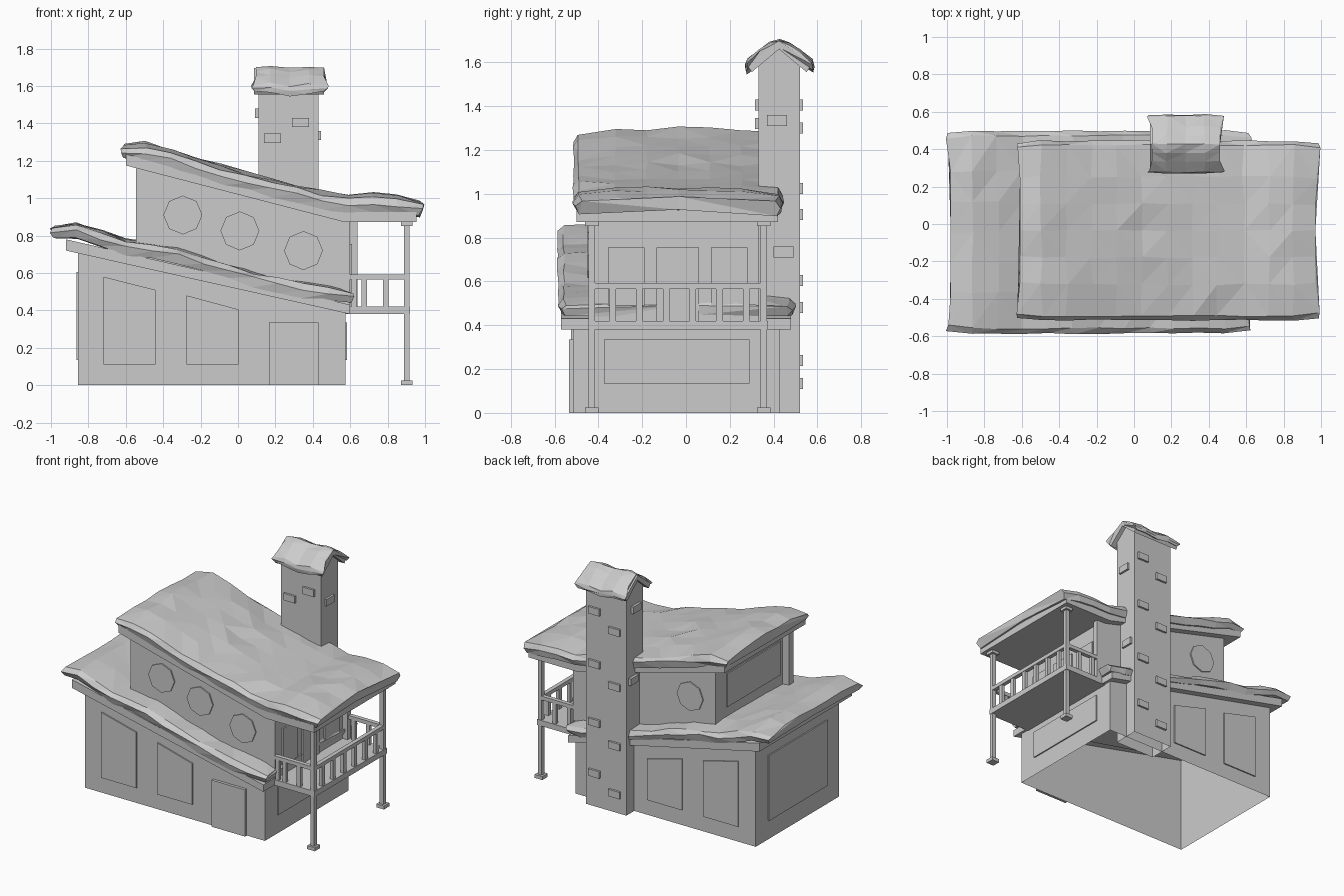
import bpy, bmesh, random
from math import cos, sin, pi
from mathutils import Vector

random.seed(4)
cube = bpy.data.objects.get("Cube")
if cube:
    bpy.data.objects.remove(cube)

grey = bpy.data.materials.new("plain grey")
grey.use_nodes = True
colour = (0.6, 0.6, 0.6, 1)
grey.diffuse_color = colour
grey.node_tree.nodes["Principled BSDF"].inputs["Base Color"].default_value = colour


def finish(name, bm):
    bmesh.ops.recalc_face_normals(bm, faces=bm.faces)
    mesh = bpy.data.meshes.new(name)
    bm.to_mesh(mesh)
    bm.free()
    mesh.materials.append(grey)
    ob = bpy.data.objects.new(name, mesh)
    bpy.context.collection.objects.link(ob)
    return ob


def prism(name, outline, axis, a, b, open_base=False):
    """Extrude an outline along x or y; the outline is (y, z) or (x, z)."""
    bm = bmesh.new()
    place = (lambda p, t: (t, p[0], p[1])) if axis == "x" else (lambda p, t: (p[0], t, p[1]))
    ends = [[bm.verts.new(place(p, t)) for p in outline] for t in (a, b)]
    n = len(outline)
    for ring in ends:
        bm.faces.new(ring)
    for i in range(n):
        j = (i + 1) % n
        bm.faces.new((ends[0][i], ends[0][j], ends[1][j], ends[1][i]))
    bmesh.ops.recalc_face_normals(bm, faces=bm.faces)
    if open_base:
        low = [f for f in bm.faces if max(v.co.z for v in f.verts) < 0.01]
        bmesh.ops.delete(bm, geom=low, context="FACES_ONLY")
    return finish(name, bm)


def box(name, x0, x1, y0, y1, z0, z1):
    return prism(name, [(x0, z0), (x1, z0), (x1, z1), (x0, z1)], "y", y0, y1)


def lerp(points, x):
    for (xa, za), (xb, zb) in zip(points, points[1:]):
        if x <= xb:
            return za + (zb - za) * (x - xa) / (xb - xa)
    return points[-1][1]


def snow(name, top, thick, y0, y1, steps, across, shift, jitter):
    """Lumpy blanket: rounded rings across y, strung along x."""
    bm = bmesh.new()
    xa, xb = top[0][0], top[-1][0]
    yc, half = (y0 + y1) / 2, (y1 - y0) / 2
    rings = []
    for i in range(steps + 1):
        x = xa + (xb - xa) * i / steps
        end = i in (0, steps)
        z = lerp(top, x)
        h = thick * (0.7 if end else 1)
        pinch = 0.97 if end else 1
        section = [(-0.97, -h), (-1, -h * 0.45), (-0.95, -h * 0.1)]
        section += [(-0.9 + 1.8 * k / across, 0) for k in range(1, across)]
        section += [(0.95, -h * 0.1), (1, -h * 0.45), (0.97, -h)]
        section += [(0.0, -h)]
        ring = []
        for v, dz in section:
            r = lambda: random.uniform(-jitter, jitter)
            dx = 0 if dz == 0 and end else r()
            inward = 0.02 * (1 if i == 0 else -1) if end and dz in (0, -h) else 0
            ring.append(bm.verts.new((x + dx + inward, yc + half * v * pinch + r() * 0.5,
                                      z + dz + shift(v) + r())))
        rings.append(ring)
    for p, q in zip(rings, rings[1:]):
        for k in range(len(p)):
            m = (k + 1) % len(p)
            bm.faces.new((p[k], p[m], q[m], q[k]))
    bm.faces.new(rings[0])
    bm.faces.new(rings[-1])
    bmesh.ops.triangulate(bm, faces=bm.faces)
    return finish(name, bm)


# Lower storey: open shell under a sloping roof
prism("lower_walls", [(-0.855, 0), (0.575, 0), (0.575, 0.39), (-0.855, 0.71)],
      "y", -0.515, 0.43, open_base=True)
prism("lower_roof", [(-0.92, 0.72), (0.6, 0.38), (0.6, 0.43), (-0.92, 0.78)],
      "y", -0.57, 0.48)
snow("lower_snow", [(-1, 0.84), (-0.95, 0.87), (-0.85, 0.855), (-0.6, 0.775), (-0.3, 0.725),
                    (0, 0.625), (0.3, 0.555), (0.56, 0.51), (0.62, 0.49)],
     0.075, -0.585, 0.5, 12, 6, lambda v: 0.008 * (1 - v * v), 0.009)

# Upper storey
prism("upper_walls", [(-0.495, 0.6), (0.6, 0.38), (0.6, 0.89), (-0.495, 1.17)],
      "y", -0.44, 0.37)
prism("upper_roof", [(-0.6, 1.175), (0.57, 0.872), (0.955, 0.872), (0.955, 0.925),
                     (0.57, 0.925), (-0.6, 1.235)], "y", -0.5, 0.42)
snow("upper_snow", [(-0.63, 1.27), (-0.57, 1.305), (-0.4, 1.255), (-0.2, 1.195), (0, 1.135),
                    (0.3, 1.06), (0.58, 1.0), (0.78, 1.015), (0.93, 0.985), (0.99, 0.965)],
     0.085, -0.515, 0.445, 12, 6, lambda v: 0.015 * (1 - v * v), 0.009)
box("upper_post_front", -0.545, -0.495, -0.44, -0.39, 0.62, 1.16)
box("upper_post_back", 0.6, 0.64, 0.33, 0.37, 0.42, 0.875)

# Windows and panels of the lower storey, alike on front and back
for side, wall, out in (("front", -0.515, -0.009), ("back", 0.43, 0.009)):
    for x0, za, zb in ((-0.72, 0.58, 0.51), (-0.275, 0.48, 0.405)):
        prism(side + "_window", [(x0, 0.11), (x0 + 0.278, 0.11), (x0 + 0.278, zb), (x0, za)],
              "y", wall, wall + out)
box("front_door", 0.165, 0.43, -0.535, -0.515, 0, 0.335)
box("right_lower_panel", -0.864, -0.855, -0.375, 0.29, 0.135, 0.605)
box("left_lower_panel", 0.575, 0.584, -0.375, 0.29, 0.135, 0.335)

# Windows of the upper storey
def round_window(name, x, z, y, out):
    outline = [(x + 0.104 * cos(k * pi / 4), z + 0.104 * sin(k * pi / 4)) for k in range(8)]
    prism(name, outline, "y", y, y + out)

for x, z in ((-0.295, 0.91), (0.01, 0.825), (0.35, 0.72)):
    round_window("front_round_window", x, z, -0.44, -0.009)
round_window("back_round_window", -0.295, 0.91, 0.37, 0.009)
box("right_upper_panel", -0.504, -0.495, -0.36, 0.25, 0.84, 1.08)
box("balcony_door", 0.6, 0.609, -0.135, 0.06, 0.42, 0.755)
for y0 in (-0.355, 0.115):
    box("balcony_window", 0.6, 0.609, y0, y0 + 0.165, 0.49, 0.755)

# Balcony on two posts with a railing on three sides
box("balcony_floor", 0.575, 0.92, -0.445, 0.375, 0.38, 0.42)
for y in (-0.43, 0.355):
    box("balcony_post", 0.887, 0.917, y - 0.015, y + 0.015, 0, 0.872)
    box("post_foot", 0.872, 0.932, y - 0.03, y + 0.03, 0, 0.025)
    box("post_cap", 0.872, 0.932, y - 0.03, y + 0.03, 0.852, 0.875)
    box("side_rail", 0.6, 0.917, y - 0.015, y + 0.015, 0.565, 0.592)
    for x in (0.62, 0.675, 0.79):
        box("baluster", x - 0.014, x + 0.014, y - 0.012, y + 0.012, 0.42, 0.565)
box("end_rail", 0.887, 0.917, -0.43, 0.355, 0.565, 0.592)
for k in range(6):
    y = -0.335 + 0.122 * k
    box("baluster", 0.89, 0.914, y - 0.015, y + 0.015, 0.42, 0.565)

# Chimney with a gabled cap and snow
prism("chimney", [(0.33, 0), (0.52, 0), (0.52, 1.58), (0.425, 1.665), (0.33, 1.58)],
      "x", 0.11, 0.43, open_base=True)
prism("chimney_roof", [(0.28, 1.585), (0.425, 1.695), (0.57, 1.585), (0.55, 1.555),
                       (0.425, 1.66), (0.3, 1.555)], "x", 0.085, 0.46)
snow("chimney_snow", [(0.075, 1.7), (0.15, 1.715), (0.28, 1.695), (0.42, 1.71), (0.48, 1.7)],
     0.05, 0.27, 0.585, 4, 6, lambda v: -0.1 * abs(v) ** 1.3, 0.006)

# Stones standing out of the chimney
for x, z in ((0.36, 1.405), (0.36, 1.025), (0.36, 0.605), (0.36, 0.24),
             (0.2, 1.3), (0.2, 0.905), (0.2, 0.48), (0.2, 0.135)):
    box("back_stone", x - 0.045, x + 0.045, 0.515, 0.535, z - 0.025, z + 0.025)
for x, z in ((0.185, 1.32), (0.335, 1.405)):
    box("front_stone", x - 0.045, x + 0.045, 0.315, 0.335, z - 0.025, z + 0.025)
for y, z in ((0.415, 1.335), (0.445, 0.735)):
    box("left_stone", 0.425, 0.445, y - 0.045, y + 0.045, z - 0.025, z + 0.025)
for y, z in ((0.42, 1.455), (0.45, 0.95)):
    box("right_stone", 0.092, 0.115, y - 0.045, y + 0.045, z - 0.025, z + 0.025)
